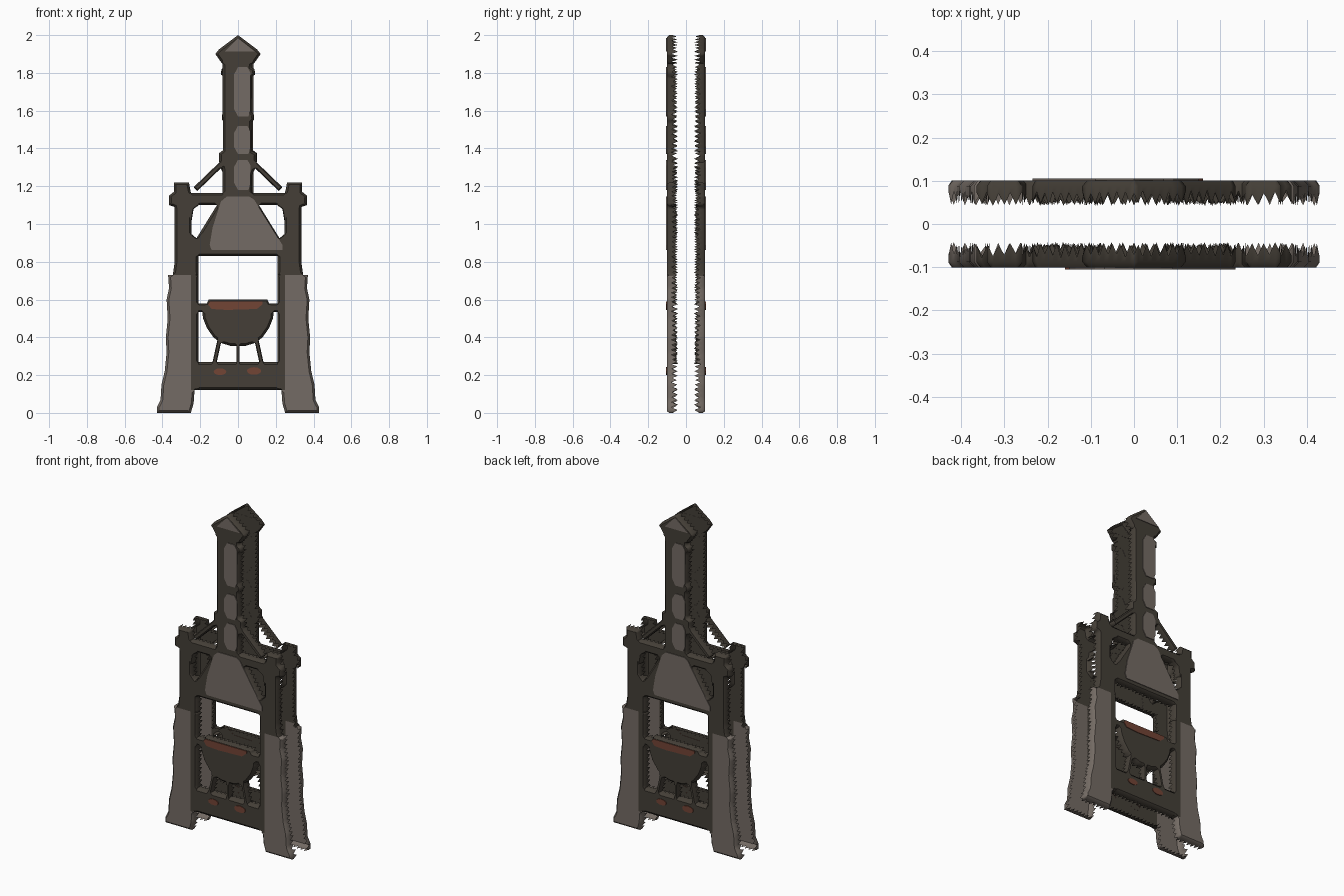
import bpy, bmesh, math, random
from mathutils import Vector

if "Cube" in bpy.data.objects:
    bpy.data.objects.remove(bpy.data.objects["Cube"])

random.seed(4)
FRONT, RIM, TIP, ROOT = -0.101, -0.088, -0.042, -0.068


def material(name, rgb):
    m = bpy.data.materials.new(name)
    m.diffuse_color = (*rgb, 1)
    m.use_nodes = True
    m.node_tree.nodes["Principled BSDF"].inputs["Base Color"].default_value = m.diffuse_color
    return m


DARK = material("sooty stone", (0.058, 0.049, 0.038))
LIGHT = material("pale stone", (0.175, 0.148, 0.128))
RED = material("rusty ember", (0.170, 0.058, 0.036))


def mirror(pts):
    return [(-x, z) for x, z in reversed(pts)]


def bar(a, b, w):
    a, b = Vector(a), Vector(b)
    d = (b - a).normalized() * w / 2
    n = Vector((-d.y, d.x))
    return [tuple(p) for p in (a - n, b - n, b + n, a + n)]


def oval(cx, cz, rx, rz):
    return [(cx + rx * math.cos(t * math.pi / 6), cz + rz * math.sin(t * math.pi / 6))
            for t in range(12)]


def area(pts):
    return sum(a[0] * b[1] - b[0] * a[1] for a, b in zip(pts, pts[1:] + pts[:1]))


def ccw(pts):
    return pts if area(pts) > 0 else pts[::-1]


def inside(p, poly):
    hit = False
    for (x1, z1), (x2, z2) in zip(poly, poly[1:] + poly[:1]):
        if (z1 > p[1]) != (z2 > p[1]) and p[0] < (x2 - x1) * (p[1] - z1) / (z2 - z1) + x1:
            hit = not hit
    return hit


def resample(pts, step=0.013):
    out = []
    for a, b in zip(pts, pts[1:] + pts[:1]):
        a, b = Vector(a), Vector(b)
        n = max(1, round((b - a).length / step))
        out += [a.lerp(b, i / n) for i in range(n)]
    return out


def finish(name, bm, mat):
    # the rear half is the front half turned half way round
    me = bpy.data.meshes.new(name)
    bm.normal_update()
    bm.to_mesh(me)
    bm.free()
    me.materials.append(mat)
    for side, turn in (("front", 0), ("back", math.pi)):
        ob = bpy.data.objects.new(f"{name}_{side}", me)
        ob.rotation_euler.z = turn
        bpy.context.collection.objects.link(ob)


def shell(name, pts, mat, bevel, others):
    # open-backed relief: flat face, softened rim, ragged rear edge
    ring = resample(pts)
    n = len(ring)
    bm = bmesh.new()
    face, rim, back, joined = [], [], [], []
    for i, p in enumerate(ring):
        d1 = (p - ring[i - 1]).normalized()
        d2 = (ring[(i + 1) % n] - p).normalized()
        out = Vector((d1.y + d2.y, -d1.x - d2.x)).normalized()
        hid = any(inside(p + out * 0.004, o) for o in others)
        joined.append(hid)
        q = p if hid else p - out * bevel
        depth = random.uniform(TIP, TIP - 0.008) if i % 2 else ROOT - random.uniform(0, 0.01)
        face.append(bm.verts.new((q.x, FRONT, q.y)))
        rim.append(bm.verts.new((p.x, FRONT if hid else RIM, p.y)))
        back.append(bm.verts.new((p.x, depth, p.y)))
    bm.faces.new(face)
    for i in range(n):
        j = (i + 1) % n
        if joined[i] and joined[j]:
            continue
        bm.faces.new((face[j], face[i], rim[i], rim[j]))
        bm.faces.new((rim[j], rim[i], back[i], back[j]))
    bmesh.ops.remove_doubles(bm, verts=bm.verts, dist=0.0001)
    bmesh.ops.delete(bm, geom=[v for v in bm.verts if not v.link_faces], context='VERTS')
    for f in bm.faces:
        f.smooth = len(f.verts) < 5
    finish(name, bm, mat)


def plate(name, pts, mat):
    # thin coloured facing on the relief
    bm = bmesh.new()
    top = [bm.verts.new((x, FRONT - 0.004, z)) for x, z in pts]
    low = [bm.verts.new((x, FRONT + 0.001, z)) for x, z in pts]
    bm.faces.new(top)
    for i in range(len(pts)):
        j = (i + 1) % len(pts)
        bm.faces.new((top[j], top[i], low[i], low[j]))
    finish(name, bm, mat)


# outlines of the left-hand parts, repeated on the right
leg = [(-0.43, 0), (-0.25, 0), (-0.235, 0.05), (-0.23, 0.12), (-0.25, 0.12), (-0.25, 0.73),
       (-0.37, 0.73), (-0.365, 0.66), (-0.378, 0.6), (-0.372, 0.5), (-0.382, 0.4),
       (-0.378, 0.32), (-0.388, 0.22), (-0.405, 0.15), (-0.41, 0.07), (-0.43, 0.03)]
strip = [(-0.25, 0.12), (-0.21, 0.12), (-0.21, 0.73), (-0.25, 0.73)]
post = [(-0.345, 0.73), (-0.21, 0.73), (-0.21, 0.84), (-0.245, 0.9), (-0.245, 1.1),
        (-0.25, 1.17), (-0.26, 1.22), (-0.34, 1.22), (-0.34, 1.17), (-0.365, 1.15),
        (-0.365, 1.1), (-0.335, 1.09), (-0.335, 0.8)]
corner = [(-0.255, 1.02), (-0.245, 1.02), (-0.235, 1.08), (-0.2, 1.105), (-0.255, 1.105)]
haunch = [(-0.25, 0.86), (-0.2, 0.86), (-0.19, 0.95), (-0.22, 0.925), (-0.25, 0.95)]
brace = bar((-0.085, 1.32), (-0.225, 1.185), 0.028)
foot = bar((-0.095, 0.40), (-0.125, 0.262), 0.022)

parts = []
for name, pts, mat, bevel in [
        ("stone_leg", leg, LIGHT, 0.012), ("inner_jamb", strip, DARK, 0.01),
        ("upper_post", post, DARK, 0.012), ("post_corner", corner, DARK, 0.004),
        ("hood_haunch", haunch, DARK, 0.005), ("chimney_brace", brace, DARK, 0.006),
        ("cauldron_leg", foot, DARK, 0.005)]:
    parts += [("left_" + name, ccw(pts), mat, bevel),
              ("right_" + name, ccw(mirror(pts)), mat, bevel)]

# central parts
bowl = [(0.19, 0.54), (0.185, 0.5), (0.165, 0.45), (0.13, 0.4), (0.09, 0.37), (0.04, 0.355)]
flue = [(0.075, 1.16), (0.075, 1.26), (0.098, 1.31), (0.098, 1.375), (0.075, 1.385),
        (0.072, 1.54), (0.084, 1.55), (0.084, 1.58), (0.072, 1.59), (0.074, 1.78),
        (0.09, 1.79), (0.088, 1.82), (0.07, 1.83), (0.075, 1.87)]
flue_left = [(-0.082, 1.87), (-0.08, 1.39), (-0.1, 1.375), (-0.1, 1.33), (-0.082, 1.3), (-0.082, 1.16)]
parts += [
    ("hearth_base", [(-0.22, 0.12), (0.22, 0.12), (0.22, 0.27), (-0.22, 0.27)], DARK, 0.014),
    ("top_beam", [(-0.255, 1.1), (0.255, 1.1), (0.255, 1.165), (-0.255, 1.165)], DARK, 0.012),
    ("hood", [(-0.23, 0.83), (0.23, 0.83), (0.235, 0.9), (0.105, 1.11), (-0.105, 1.11),
              (-0.235, 0.9)], DARK, 0.012),
    ("chimney", flue + flue_left, DARK, 0.012),
    ("chimney_roof", [(-0.085, 1.85), (0.085, 1.85), (0.12, 1.9), (0.1, 1.925), (0.0, 2.0),
                      (-0.1, 1.925), (-0.12, 1.9)], DARK, 0.012),
    ("cauldron_bowl", bowl + mirror(bowl), DARK, 0.012),
    ("cauldron_bar", [(-0.22, 0.535), (0.22, 0.535), (0.22, 0.58), (0.165, 0.58), (0.155, 0.6),
                      (-0.155, 0.6), (-0.165, 0.58), (-0.22, 0.58)], DARK, 0.008),
    ("cauldron_middle_leg", bar((0, 0.37), (0, 0.262), 0.018), DARK, 0.004)]

for i, (name, pts, mat, bevel) in enumerate(parts):
    shell(name, ccw(pts), mat, bevel, [p[1] for k, p in enumerate(parts) if k != i])

# pale facings on the hood, chimney and roof
plate("hood_facing", [(-0.14, 0.862), (0.235, 0.862), (0.235, 0.89), (0.085, 1.13), (0.06, 1.145),
                      (-0.06, 1.145), (-0.09, 1.12), (-0.135, 0.98), (-0.15, 0.89)], LIGHT)
for i, (z0, z1) in enumerate([(1.18, 1.34), (1.37, 1.52), (1.57, 1.83)]):
    plate(f"chimney_facing_{i}", [(0.0, z0), (0.055, z0), (0.066, z0 + 0.03), (0.066, z1 - 0.03),
                                  (0.05, z1), (0.0, z1), (-0.022, z1 - 0.04),
                                  (-0.022, z0 + 0.04)], LIGHT)
plate("roof_facing", [(-0.07, 1.912), (0.09, 1.912), (0.0, 1.985)], LIGHT)

# glowing stew and embers
plate("stew", [(-0.14, 0.55), (-0.06, 0.545), (0.1, 0.55), (0.13, 0.575), (0.13, 0.59),
               (-0.15, 0.59), (-0.16, 0.575)], RED)
plate("left_ember", oval(-0.095, 0.218, 0.034, 0.018), RED)
plate("right_ember", oval(0.085, 0.222, 0.038, 0.02), RED)
